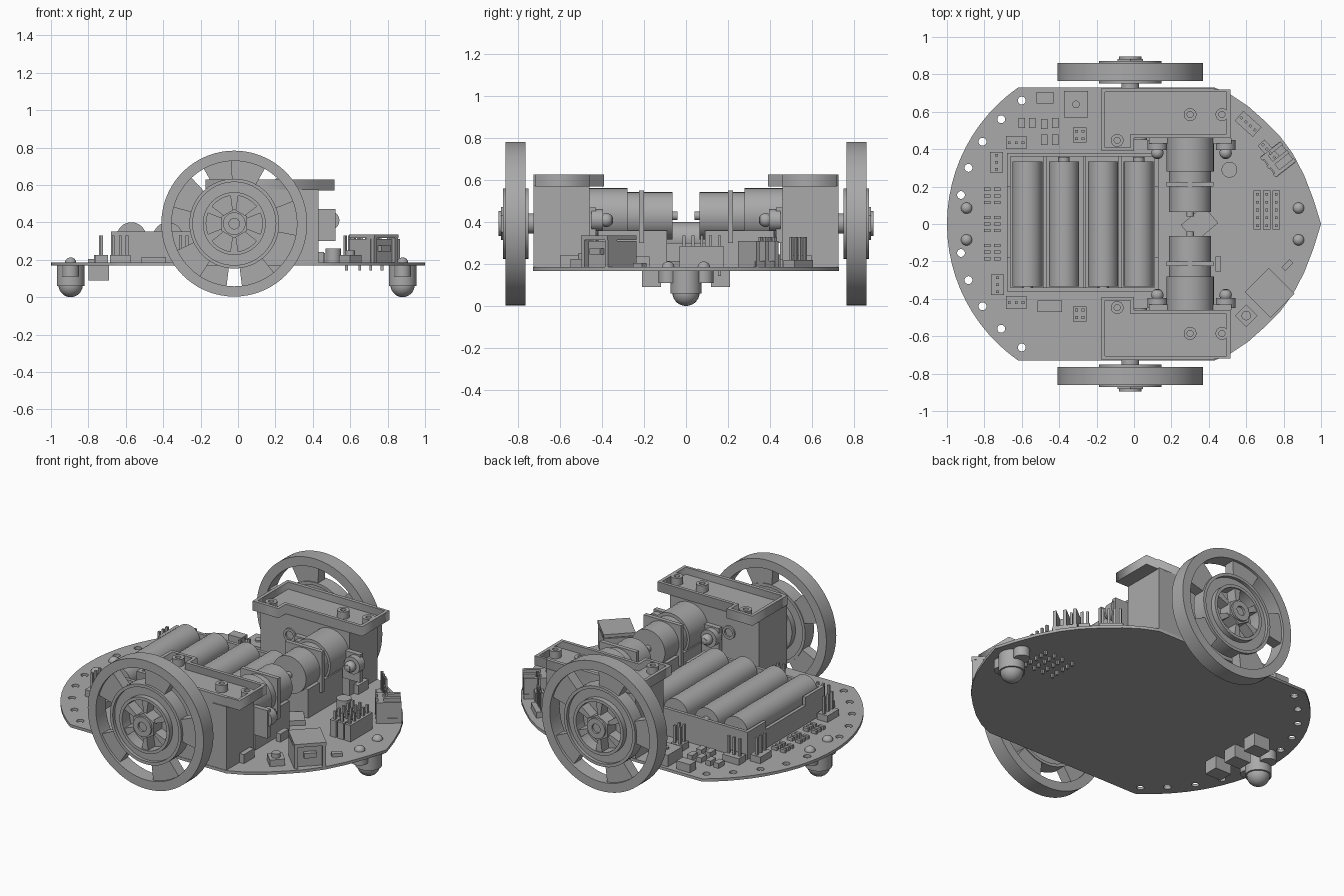
import bpy, bmesh, math
from math import cos, sin, pi, radians
from mathutils import Matrix, Vector

if "Cube" in bpy.data.objects:
    bpy.data.objects.remove(bpy.data.objects["Cube"])

grey = bpy.data.materials.new("plain grey")
grey.use_nodes = True
grey.diffuse_color = (0.4, 0.4, 0.4, 1)
grey.node_tree.nodes["Principled BSDF"].inputs["Base Color"].default_value = (0.4, 0.4, 0.4, 1)

TOP = 0.185      # upper face of the board
BOTTOM = 0.168   # lower face of the board


def finish(name, bm, smooth=True):
    bmesh.ops.recalc_face_normals(bm, faces=bm.faces)
    me = bpy.data.meshes.new(name)
    bm.to_mesh(me)
    bm.free()
    ob = bpy.data.objects.new(name, me)
    bpy.context.collection.objects.link(ob)
    me.materials.append(grey)
    if smooth:
        bpy.ops.object.select_all(action='DESELECT')
        ob.select_set(True)
        bpy.context.view_layer.objects.active = ob
        bpy.ops.object.shade_smooth_by_angle(angle=radians(35))
    return ob


def box(name, x0, x1, y0, y1, z0, z1, turn=0):
    """Box between limits, turned about its own vertical axis."""
    bm = bmesh.new()
    mid = Vector(((x0 + x1) / 2, (y0 + y1) / 2, (z0 + z1) / 2))
    m = Matrix.Translation(mid) @ Matrix.Rotation(radians(turn), 4, 'Z') @ \
        Matrix.Diagonal((abs(x1 - x0), abs(y1 - y0), abs(z1 - z0), 1))
    bmesh.ops.create_cube(bm, size=1, matrix=m)
    return finish(name, bm, False)


def block(name, x, y, w, d, h, turn=0, z=TOP):
    return box(name, x - w / 2, x + w / 2, y - d / 2, y + d / 2, z, z + h, turn)


def cyl(name, a, b, r, n=32, r2=None):
    """Cylinder between two points."""
    a, b = Vector(a), Vector(b)
    bm = bmesh.new()
    m = Matrix.Translation((a + b) / 2) @ (b - a).to_track_quat('Z', 'Y').to_matrix().to_4x4()
    bmesh.ops.create_cone(bm, cap_ends=True, segments=n, radius1=r,
                          radius2=r if r2 is None else r2, depth=(b - a).length, matrix=m)
    return finish(name, bm)


def ball(name, x, y, z, r, squash=1):
    bm = bmesh.new()
    m = Matrix.Translation((x, y, z)) @ Matrix.Diagonal((1, 1, squash, 1))
    bmesh.ops.create_uvsphere(bm, u_segments=24, v_segments=14, radius=r, matrix=m)
    return finish(name, bm)


def ring(name, c, r0, r1, d0, d1, axis='Y', a0=0, a1=360):
    """Square-section ring, or a sector of one, running from d0 to d1 on its axis."""
    bm = bmesh.new()
    full = a1 - a0 >= 360
    n = max(4, int((a1 - a0) / 5))
    loops = []
    for i in range(n if full else n + 1):
        t = radians(a0 + (a1 - a0) * i / n)
        loop = []
        for r, d in ((r0, d0), (r1, d0), (r1, d1), (r0, d1)):
            p = (r * cos(t), d, r * sin(t)) if axis == 'Y' else (r * cos(t), r * sin(t), d)
            loop.append(bm.verts.new(Vector(c) + Vector(p)))
        loops.append(loop)
    for i in range(n):
        p, q = loops[i], loops[(i + 1) % len(loops)]
        for k in range(4):
            bm.faces.new((p[k], p[(k + 1) % 4], q[(k + 1) % 4], q[k]))
    if not full:
        bm.faces.new(loops[0])
        bm.faces.new(loops[-1])
    return finish(name, bm)


def plate(name, outlines, z0, z1):
    """Flat plate from an outline followed by its holes."""
    cu = bpy.data.curves.new(name, 'CURVE')
    cu.dimensions, cu.fill_mode, cu.extrude = '2D', 'BOTH', (z1 - z0) / 2
    for pts in outlines:
        s = cu.splines.new('POLY')
        s.points.add(len(pts) - 1)
        for p, (x, y) in zip(s.points, pts):
            p.co = (x, y, 0, 1)
        s.use_cyclic_u = True
    ob = bpy.data.objects.new(name, cu)
    bpy.context.collection.objects.link(ob)
    ob.location.z = (z0 + z1) / 2
    cu.materials.append(grey)
    bpy.ops.object.select_all(action='DESELECT')
    ob.select_set(True)
    bpy.context.view_layer.objects.active = ob
    bpy.ops.object.convert(target='MESH')
    return ob


def circle(x, y, r, n=20):
    return [(x + r * cos(2 * pi * i / n), y + r * sin(2 * pi * i / n)) for i in range(n)]


def header(x, y, w, d, cols, rows, turn=0, base=0.04, height=0.145):
    """Plastic base with upright pins."""
    block("header_base", x, y, w, d, base, turn)
    t = radians(turn)
    for i in range(cols):
        for j in range(rows):
            u, v = w * ((i + .5) / cols - .5), d * ((j + .5) / rows - .5)
            block("header_pin", x + u * cos(t) - v * sin(t), y + u * sin(t) + v * cos(t),
                  .014, .014, height, turn)


# circuit board with rounded tail, pointed nose and edge holes
tail = [(-.11 - .89 * cos(t), .89 * sin(t)) for t in [radians(55.1 * i / 12) for i in range(-12, 13)]]
nose = [(.43, .73), (.52, .69), (.61, .63), (.70, .55), (.78, .47), (.85, .375), (.91, .26), (.96, .13)]
outline = tail + nose + [(1, 0)] + [(x, -y) for x, y in reversed(nose)]
holes = [circle(x, s * y, .021) for s in (1, -1) for x, y in
         ((-.6, .66), (-.71, .56), (-.81, .44), (-.885, .3), (-.925, .155))]
plate("circuit_board", [outline] + holes, BOTTOM, TOP)

# ball casters at both ends
for x in (-.895, .88):
    cyl("caster_housing", (x, 0, .06), (x, 0, BOTTOM), .074)
    ball("caster_ball", x, 0, .065, .065)
    for y in (-.085, .085):
        cyl("caster_lug", (x, y, .11), (x, y, BOTTOM), .045)
        ball("caster_screw", x, y, TOP, .03, .9)

# wheels, gearboxes and motors on both sides
WX, WZ = -.02, .393
for s in (1, -1):
    c = (WX, 0, WZ)
    ring("tyre", c, .335, .39, s * .765, s * .86)
    ring("wheel_lip", c, .222, .24, s * .775, s * .86)
    ring("wheel_disc", c, .15, .225, s * .785, s * .84)
    ring("hub_ring", c, .15, .168, s * .75, s * .872)
    for k in range(5):
        mid = 90 - s * -13 + 72 * k
        ring("wheel_spoke", c, .235, .34, s * .78, s * .845, 'Y', mid - 16, mid + 16)
    for k in range(6):
        ring("hub_spoke", c, .07, .155, s * .78, s * .865, 'Y', 60 * k + 22, 60 * k + 38)
    cyl("hub_back", (WX, s * .755, WZ), (WX, s * .8, WZ), .152)
    cyl("hub_nut", (WX, s * .78, WZ), (WX, s * .882, WZ), .078, 6)
    ring("hub_collar", c, .028, .06, s * .87, s * .895)
    cyl("axle", (WX, s * .7, WZ), (WX, s * .78, WZ), .048)

    # gearbox case with an open tray on top
    box("gearbox", -.17, .43, s * .46, s * .727, TOP, .575)
    tray = [(-.175, .727), (.43, .727), (.43, .72), (.515, .72), (.515, .46), (0, .46), (0, .39), (-.175, .39)]
    inner = [(-.155, .705), (.495, .705), (.495, .48), (-.02, .48), (-.02, .41), (-.155, .41)]
    tray, inner = [[(x, s * y) for x, y in p] for p in (tray, inner)]
    plate("tray_floor", [tray], .57, .585)
    plate("tray_rim", [tray, inner], .585, .628)
    for x, y in ((.3, .585), (.47, .585), (-.09, .447)):
        ring("tray_post", (x, s * y, 0), .016, .034, .58, .628, 'Z')
    ring("gearbox_bushing", (.03, 0, .45), .025, .04, s * .45, s * .462)
    box("gearbox_foot", .2, .46, s * .5, s * .6, TOP, .24)

    # motor
    cyl("motor_can", (.3, s * .47, .435), (.3, s * .28, .435), .127)
    cyl("motor_rear", (.3, s * .28, .43), (.3, s * .065, .43), .113)
    cyl("motor_shaft", (.3, s * .15, .43), (.3, s * .04, .43), .02)
    box("motor_saddle", .19, .41, s * .09, s * .42, TOP, .36)
    box("motor_strap", .175, .425, s * .2, s * .225, .3, .55)
    box("clamp_plate", .08, .52, s * .43, s * .46, .3, .47)
    for x in (.125, .49):
        cyl("clamp_ear", (x, s * .395, .41), (x, s * .45, .41), .052)
        ball("clamp_bolt", x, s * .38, .41, .033)
        cyl("clamp_nut", (x, s * .35, .41), (x, s * .4, .41), .02, 6)

# battery holder and four cells
box("holder_floor", -.68, .13, -.36, .38, TOP, .22)
for y in (-.36, .36):
    box("holder_end", -.68, .13, y, y + .02, TOP, .35)
for x in (-.68, .11):
    box("holder_side", x, x + .02, -.36, .38, TOP, .3)
    for y in (-.36, .2):
        box("holder_corner", x, x + .02, y, y + .18, .3, .35)
for i, x in enumerate((-.57, -.375, -.165, .025)):
    f = 1 if i % 2 else -1
    cyl("battery", (x, -.335, .32), (x, .335, .32), .08)
    cyl("battery_terminal", (x, f * .33, .32), (x, f * .358, .32), .03)
    if i:
        box("holder_rib", x - .108, x - .092, -.34, .36, .22, .27)

# distance sensors and pin stubs under the board
for y in (-.165, 0, .165):
    box("floor_sensor", -.8, -.69, y - .045, y + .045, .09, BOTTOM)
for x in (.58, .65, .71, .77):
    for y in (-.01, .03, .08, .12, .16):
        block("pin_stub", x, y, .014, .014, .025, 0, BOTTOM - .025)

# square data socket with an open mouth facing outwards
block("data_socket", .715, -.358, .165, .18, .125, -45)
block("socket_roof", .725, -.368, .195, .18, .02, -45, TOP + .13)
for k in (-1, 1):
    block("socket_cheek", .77 + k * .056, -.413 + k * .056, .06, .02, .14, -45)
block("socket_tongue", .775, -.418, .05, .07, .03, -45, TOP + .06)

# triple header block
for x in (.66, .71, .76):
    header(x, .075, .04, .21, 1, 5, 0, .1, .15)

# angled connectors along the nose edge
header(.61, .535, .13, .07, 4, 1, -42, .035)
header(.72, .39, .12, .05, 4, 1, -48, .06)
block("edge_connector", .77, .345, .14, .13, .03, -52)
for k in (-1, 0, 1):
    block("connector_fin", .77 + k * .035, .345 - k * .045, .14, .02, .125, 38)
block("connector_back", .735, .32, .03, .13, .125, 38)

# buttons, chips and small parts on the nose
cyl("buzzer", (.51, .29, TOP), (.51, .29, .26), .042)
block("push_button", .6, -.49, .085, .085, .04, -45)
cyl("button_cap", (.6, -.49, .22), (.6, -.49, .25), .025)
block("motor_chip", .35, 0, .16, .12, .03, 40)
block("capacitor", .45, -.215, .03, .08, .05)
block("nose_resistor", .82, -.22, .03, .06, .02, -45)

# pin headers around the battery holder
for x, y, w, d, c, r in ((-.29, .475, .07, .08, 2, 2), (-.63, .435, .11, .07, 3, 1), (-.735, .33, .07, .11, 1, 3),
                         (-.73, -.325, .07, .11, 1, 3), (-.63, -.42, .11, .07, 3, 1), (-.29, -.48, .07, .08, 2, 2)):
    header(x, y, w, d, c, r)

# power parts and small chips on the tail
block("power_switch", -.31, .64, .13, .14, .07)
cyl("switch_dial", (-.31, .64, .25), (-.31, .64, .265), .02)
block("small_socket", -.475, .675, .09, .06, .05)
block("logic_chip", -.45, -.44, .13, .06, .03)
for x, y in ((-.6, .54), (-.545, .54), (-.42, .54), (-.42, .45), (-.48, .535), (-.48, .45)):
    block("chip_part", x, y, .035, .055, .03)
for y in (-.15, 0, .15):
    for x in (-.785, -.73):
        for k in (-.035, 0, .035):
            block("tail_resistor", x, y + k, .035, .018, .02)
